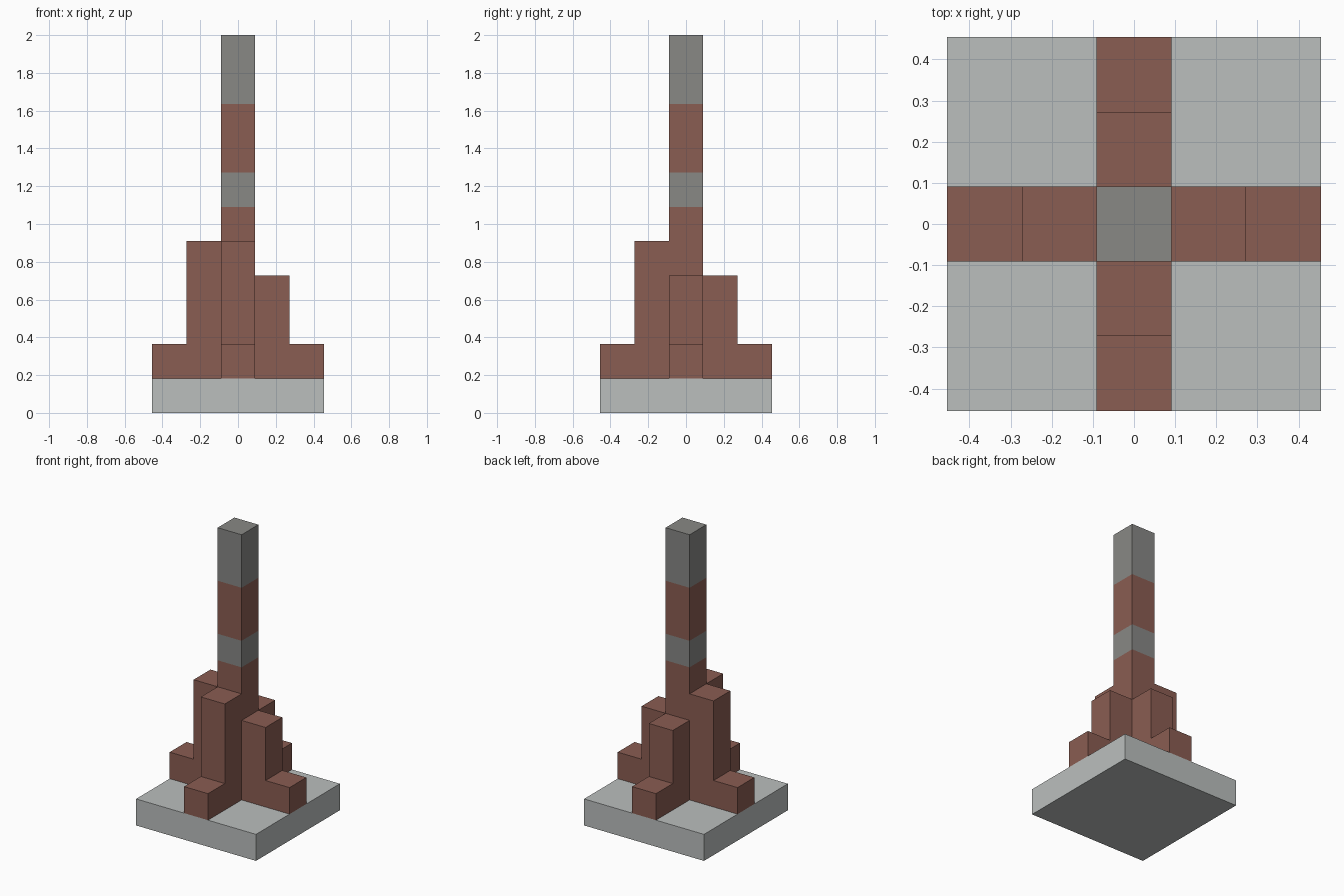
import bpy, bmesh
from math import pi
from mathutils import Matrix

cube = bpy.data.objects.get("Cube")
if cube:
    bpy.data.objects.remove(cube, do_unlink=True)

U = 2 / 11  # one block


def material(name, rgb):
    mat = bpy.data.materials.new(name)
    mat.use_nodes = True
    mat.diffuse_color = (*rgb, 1)
    mat.node_tree.nodes["Principled BSDF"].inputs["Base Color"].default_value = (*rgb, 1)
    return mat


pale = material("pale_stone", (0.497, 0.521, 0.515))
brick = material("red_brick", (0.254, 0.109, 0.084))
grey = material("grey_stone", (0.246, 0.246, 0.235))


def finish(name, bm, mats):
    bmesh.ops.recalc_face_normals(bm, faces=bm.faces)
    mesh = bpy.data.meshes.new(name)
    bm.to_mesh(mesh)
    bm.free()
    for mat in mats:
        mesh.materials.append(mat)
    obj = bpy.data.objects.new(name, mesh)
    bpy.context.collection.objects.link(obj)
    return obj


def box(width, bottom, top):
    bm = bmesh.new()
    bmesh.ops.create_cube(bm, size=1, matrix=Matrix.Translation((0, 0, (bottom + top) / 2 * U))
                          @ Matrix.Diagonal((width * U, width * U, (top - bottom) * U, 1)))
    return bm


# Square base slab
finish("base_slab", box(5, 0, 1), [pale])

# Tower, cut into brick and grey bands by height
bm = box(1, 1, 11)
for level in (6, 7, 9):
    bmesh.ops.bisect_plane(bm, geom=bm.verts[:] + bm.edges[:] + bm.faces[:],
                           plane_co=(0, 0, level * U), plane_no=(0, 0, 1))
for face in bm.faces:
    z = face.calc_center_median().z / U
    face.material_index = int(6 < z < 7 or z > 9)
finish("tower", bm, [brick, grey])


# Stepped buttresses: a profile pushed one block wide, turned to each side
def buttress(name, height, angle):
    profile = [(0.5, 1), (2.5, 1), (2.5, 2), (1.5, 2), (1.5, height), (0.5, height)]
    bm = bmesh.new()
    face = bm.faces.new([bm.verts.new((x * U, -U / 2, z * U)) for x, z in profile])
    pushed = bmesh.ops.extrude_face_region(bm, geom=[face])["geom"]
    bmesh.ops.translate(bm, vec=(0, U, 0),
                        verts=[v for v in pushed if isinstance(v, bmesh.types.BMVert)])
    bm.transform(Matrix.Rotation(angle, 4, "Z"))
    finish(name, bm, [brick])


sides = [("left", 4), ("back", 4), ("right", 5), ("front", 5)]
for i, (side, height) in enumerate(sides):
    buttress(side + "_buttress", height, i * pi / 2)
